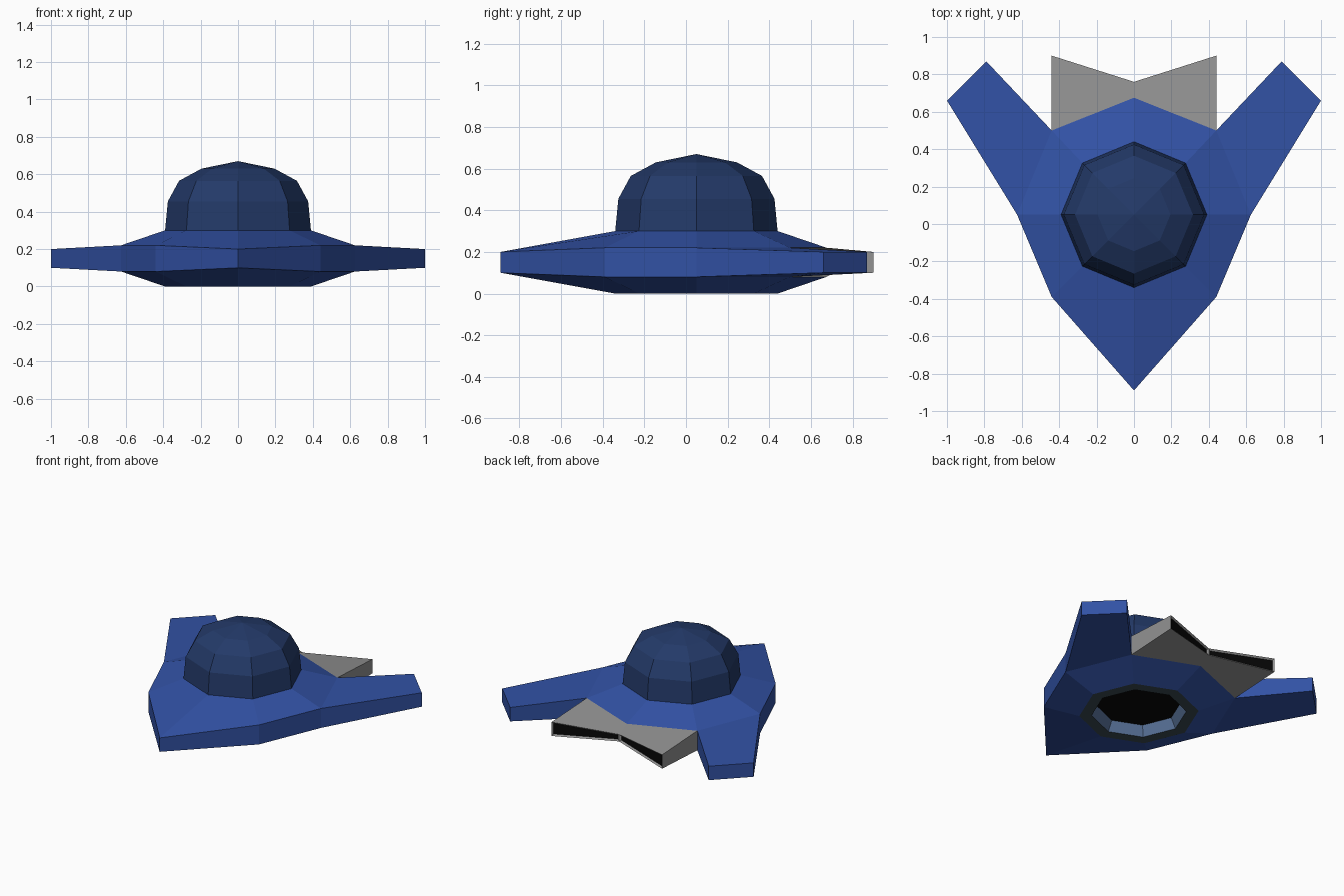
import bpy, bmesh, math

if "Cube" in bpy.data.objects:
    bpy.data.objects.remove(bpy.data.objects["Cube"])

CY = 0.05  # centre line of the dome and port along y


def mat(name, rgb):
    m = bpy.data.materials.new(name)
    m.diffuse_color = (*rgb, 1)
    m.use_nodes = True
    m.node_tree.nodes["Principled BSDF"].inputs["Base Color"].default_value = m.diffuse_color
    return m


BLUE = mat("hull blue", (0.032, 0.084, 0.376))
NAVY = mat("dome navy", (0.017, 0.042, 0.141))
GREY = mat("engine grey", (0.29, 0.29, 0.29))
SLATE = mat("port slate", (0.045, 0.07, 0.084))
PALE = mat("port wall blue", (0.10, 0.17, 0.32))
BLACK = mat("black", (0.002, 0.002, 0.002))


def finish(bm, name, mats):
    me = bpy.data.meshes.new(name)
    bm.to_mesh(me)
    bm.free()
    for m in mats:
        me.materials.append(m)
    ob = bpy.data.objects.new(name, me)
    bpy.context.collection.objects.link(ob)
    return ob


def octagon(r, z):
    return [(r * math.cos(i * math.pi / 4 - math.pi / 2),
             CY + r * math.sin(i * math.pi / 4 - math.pi / 2), z) for i in range(8)]


def loft(bm, rings, slots=None):
    """Bridge successive counter-clockwise rings; a one-point ring is an apex."""
    rows = [[bm.verts.new(p) for p in ring] for ring in rings]
    for k, (a, b) in enumerate(zip(rows, rows[1:])):
        n = len(a)
        for i in range(n):
            j = (i + 1) % n
            q = [a[i], a[j], b[0]] if len(b) == 1 else [a[i], a[j], b[j], b[i]]
            bm.faces.new(q).material_index = slots[k] if slots else 0
    return rows


def mirror(ob):
    ob.modifiers.new("mirror", 'MIRROR').use_mirror_merge = False


# Hull: outline points (x, y, bottom z, top z) from nose round to stern
half = [(0, -0.89, .10, .20), (.44, -.39, .08, .22), (.625, .05, .08, .22),
        (.44, .50, .08, .22), (0, .675, .08, .22)]
outline = half + [(-x, y, a, b) for x, y, a, b in half[3:0:-1]]
bm = bmesh.new()
loft(bm, [octagon(.39, 0),
          [(x, y, a) for x, y, a, b in outline],
          [(x, y, b) for x, y, a, b in outline],
          octagon(.39, .30)])
finish(bm, "hull", [BLUE])

# Recessed port under the hull: rim ring, pale wall, black ceiling
bm = bmesh.new()
rows = loft(bm, [octagon(.275, .07), octagon(.31, 0), octagon(.39, 0)], [1, 0])
bm.faces.new(rows[0][::-1]).material_index = 2
finish(bm, "belly_port", [SLATE, PALE, BLACK])

# Faceted dome
bm = bmesh.new()
profile = [(.39, .30), (.375, .455), (.315, .565), (.195, .63)]
loft(bm, [octagon(r, z) for r, z in profile] + [[(0, CY, .67)]])
finish(bm, "dome", [NAVY])


def slab(pts):
    """Tapered plate from (x, y, bottom z, top z) corners, counter-clockwise."""
    bm = bmesh.new()
    lo, hi = loft(bm, [[(x, y, a) for x, y, a, b in pts],
                       [(x, y, b) for x, y, a, b in pts]])
    bm.faces.new(lo[::-1])
    bm.faces.new(hi)
    bm.normal_update()
    return bm


# Swept wings
bm = slab([half[2], (1, .66, .10, .20), (.79, .87, .10, .20), half[3]])
mirror(finish(bm, "wings", [BLUE]))

# Engine nozzles with black exhaust slots in the rear faces
bm = slab([half[4], half[3], (.44, .90, .10, .20), (0, .76, .125, .175)])
rear = max(bm.faces, key=lambda f: f.normal.y)
bmesh.ops.inset_individual(bm, faces=[rear], thickness=.016, depth=-.01)
rear.material_index = 1
mirror(finish(bm, "engines", [GREY, BLACK]))
